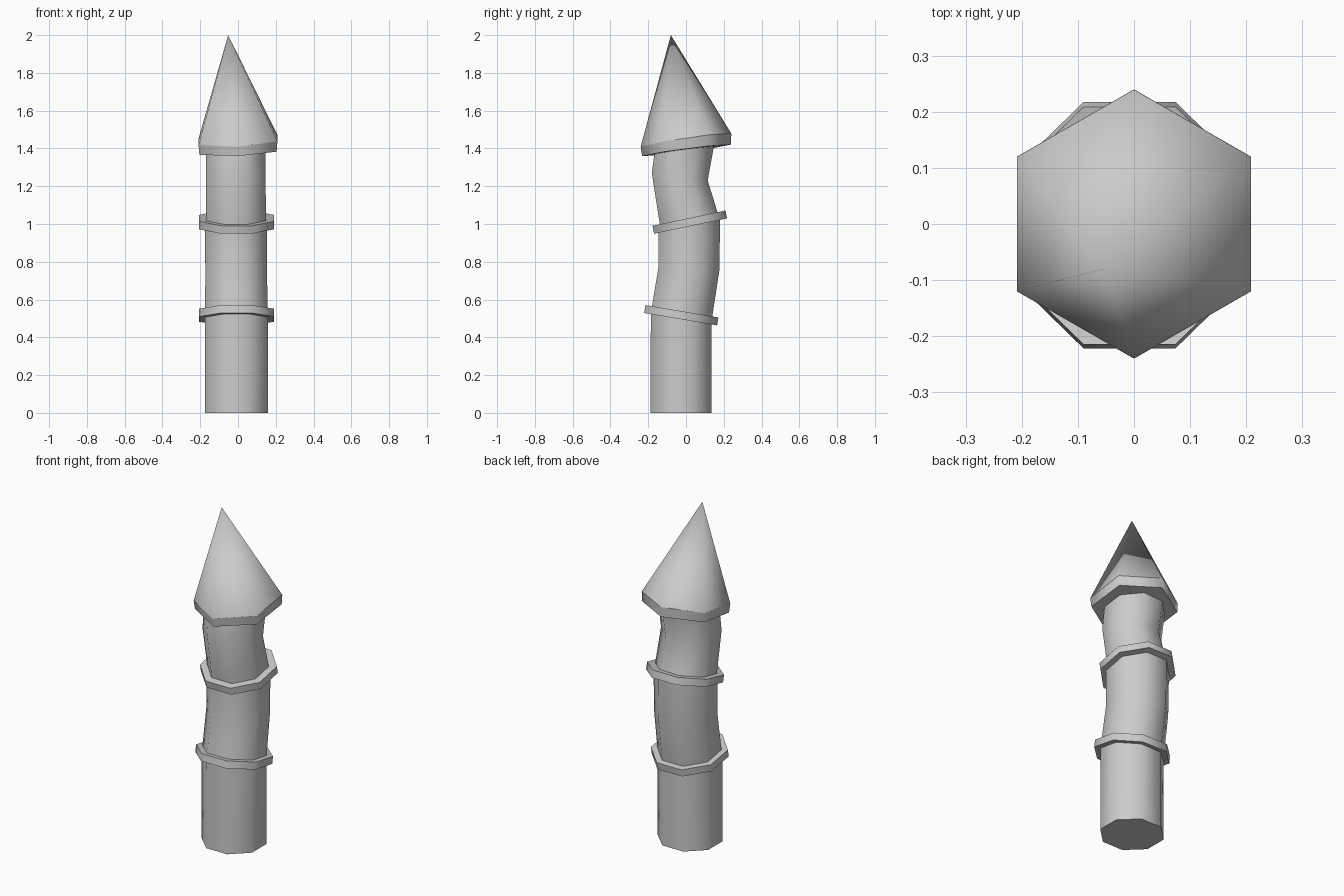
import bpy, math

if "Cube" in bpy.data.objects:
    bpy.data.objects.remove(bpy.data.objects["Cube"])


def loft(name, sides, sections, apex=None, turn=0.5):
    """Skin polygon sections (cx, cy, cz, radius_x, radius_y, slope_x, slope_y)."""
    verts, faces = [], []
    for cx, cy, cz, rx, ry, sx, sy in sections:
        for i in range(sides):
            a = 2 * math.pi * (i + turn) / sides
            dx, dy = rx * math.cos(a), ry * math.sin(a)
            verts.append((cx + dx, cy + dy, cz + sx * dx + sy * dy))
    n = len(sections)
    for k in range(n - 1):
        for i in range(sides):
            j = (i + 1) % sides
            faces.append((k * sides + i, k * sides + j,
                          (k + 1) * sides + j, (k + 1) * sides + i))
    faces.append(tuple(reversed(range(sides))))
    top = (n - 1) * sides
    if apex:
        verts.append(apex)
        for i in range(sides):
            faces.append((top + i, top + (i + 1) % sides, len(verts) - 1))
    else:
        faces.append(tuple(range(top, top + sides)))
    mesh = bpy.data.meshes.new(name)
    mesh.from_pydata(verts, [], faces)
    obj = bpy.data.objects.new(name, mesh)
    bpy.context.collection.objects.link(obj)
    bpy.ops.object.select_all(action='DESELECT')
    obj.select_set(True)
    bpy.context.view_layer.objects.active = obj
    bpy.ops.object.shade_smooth_by_angle(angle=math.radians(62))
    return obj


OCT = 1 / math.cos(math.pi / 8)   # half width across flats -> corner radius


def octagon(cx, cy, cz, hx, hy, slope):
    return (cx, cy, cz, hx * OCT, hy * OCT, 0, slope)


# crooked post in three stacked lengths
loft("lower_post", 8, [octagon(-.008, -.027, 0, .167, .162, 0),
                       octagon(-.008, -.026, .51, .167, .160, -.17)])
loft("middle_post", 8, [octagon(-.008, -.025, .51, .166, .160, -.17),
                        octagon(-.010, .015, .76, .163, .161, -.06),
                        octagon(-.010, .018, 1.0, .165, .163, .20)])
loft("upper_post", 8, [octagon(-.010, .021, 1.0, .160, .155, .20),
                       octagon(-.012, -.033, 1.25, .157, .148, -.13),
                       octagon(-.012, -.007, 1.41, .158, .158, .13)])

# tilted collars: centre y, centre z, slope along y
for name, cy, cz, slope in (("lower_collar", -.025, .517, -.17),
                            ("upper_collar", .020, 1.01, .21)):
    t = .021
    loft(name, 8, [octagon(-.008, cy + slope * t, cz - t, .198, .193, slope),
                   octagon(-.008, cy - slope * t, cz + t, .198, .193, slope)])

# leaning six-sided pointed cap with a thick rim
loft("cap_rim", 6, [(0, .003, 1.39, .236, .235, .04, .13),
                    (0, 0, 1.445, .241, .240, .045, .145)])
loft("cap_point", 6, [(0, 0, 1.444, .241, .240, .045, .145)],
     apex=(-.052, -.08, 2.0))
